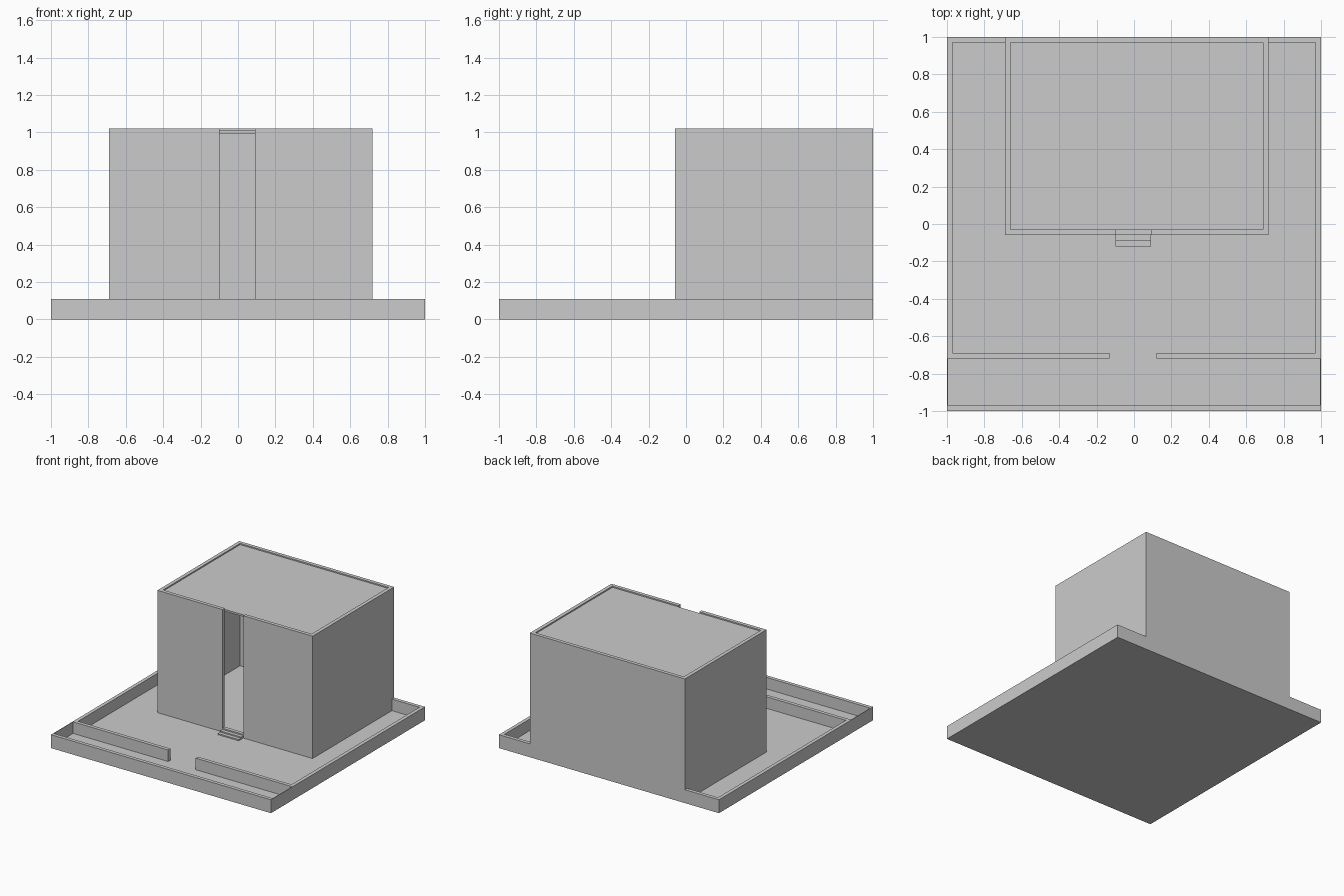
import bpy, bmesh

if "Cube" in bpy.data.objects:
    bpy.data.objects.remove(bpy.data.objects["Cube"])


def boxes(name, specs):
    """One object made of boxes given as (x0, x1, y0, y1, z0, z1)."""
    bm = bmesh.new()
    for x0, x1, y0, y1, z0, z1 in specs:
        for v in bmesh.ops.create_cube(bm, size=1)["verts"]:
            v.co = ((x0 + x1) / 2 + v.co.x * (x1 - x0),
                    (y0 + y1) / 2 + v.co.y * (y1 - y0),
                    (z0 + z1) / 2 + v.co.z * (z1 - z0))
    mesh = bpy.data.meshes.new(name)
    bm.to_mesh(mesh)
    bm.free()
    obj = bpy.data.objects.new(name, mesh)
    bpy.context.collection.objects.link(obj)
    return obj


T = 0.03        # wall thickness
F = 0.015       # floor level
W = 0.11        # yard wall top
H = 1.02        # house wall top
L, R, B = -0.69, 0.72, -0.06    # house left, right and front
DL, DR = -0.10, 0.09            # doorway sides

# Ground slab
boxes("ground_slab", [(-1, 1, -1, 1, 0, F)])

# Low walls around the yard
boxes("front_kerb_wall", [(-1, 1, -1, -1 + T, F, W)])
boxes("yard_front_walls", [(-1, -0.13, -0.72, -0.69, F, W),
                           (0.12, 1, -0.72, -0.69, F, W)])
boxes("yard_back_walls", [(-1 + T, L, 1 - T, 1, F, W),
                          (R, 1 - T, 1 - T, 1, F, W)])
for side, s in (("left", -1), ("right", 1)):
    xo, xi, xp = s, s * (1 - T), s * 0.995
    boxes(side + "_yard_wall", [(min(xo, xi), max(xo, xi), -0.69, 1, F, W)])
    # thin panel closing the end of the front strip
    boxes(side + "_strip_panel", [(min(xo, xp), max(xo, xp), -1 + T, -0.72, F, W)])

# Hollow house with a full-height doorway
boxes("house_walls", [
    (L, L + T, B, 1, F, H),
    (R - T, R, B, 1, F, H),
    (L + T, R - T, 1 - T, 1, F, H),
    (L + T, DL, B, B + T, F, H),
    (DR, R - T, B, B + T, F, H),
])

# Roof panel set just below the wall tops
boxes("roof_panel", [(L + T, R - T, B + T, 1 - T, 0.995, 1.01)])

# Threshold and two shallow steps
boxes("door_steps", [(DL, DR, B - T * i, B - T * i + T, F, 0.045 - 0.01 * i)
                     for i in range(3)])
